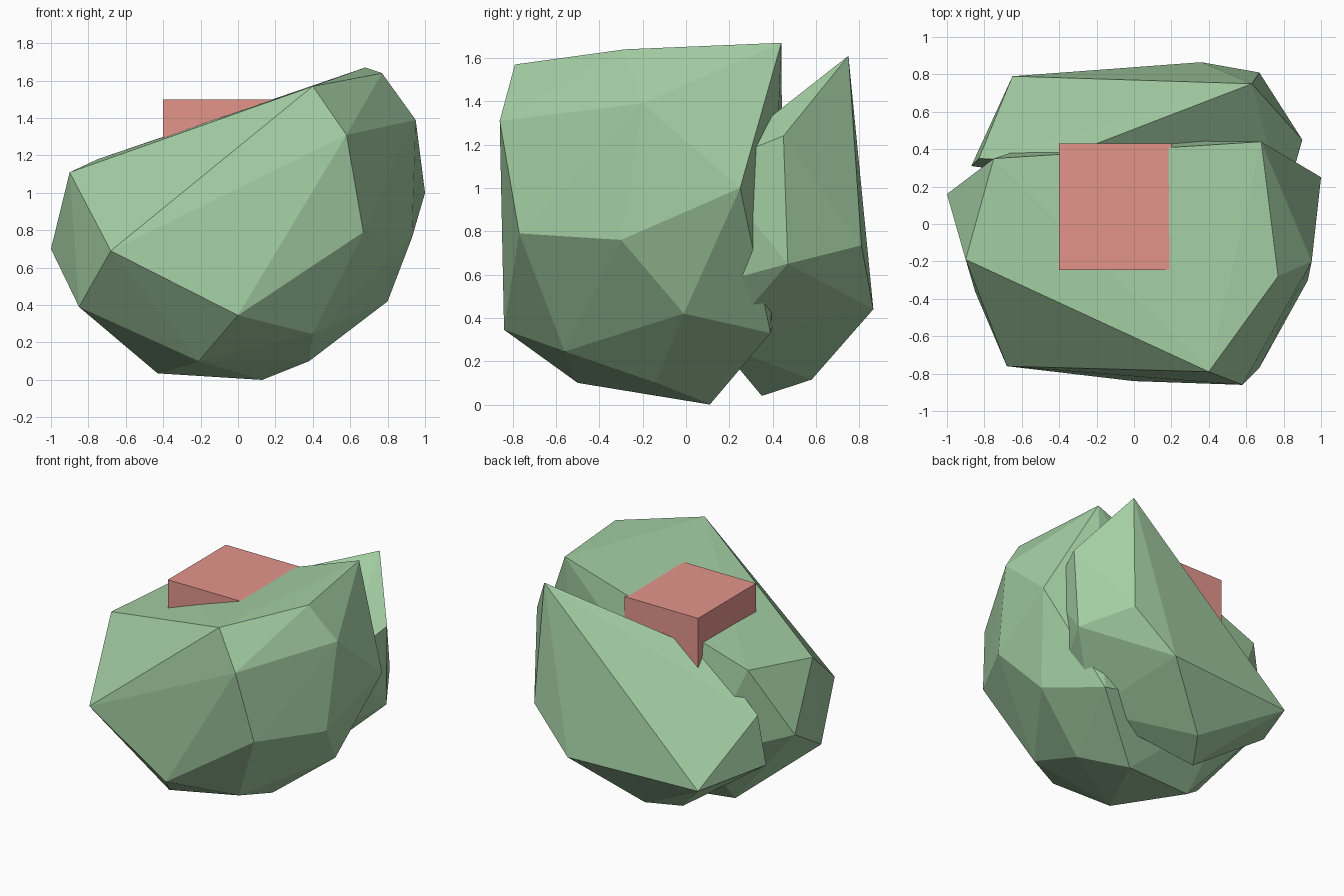
import bpy, bmesh

if "Cube" in bpy.data.objects:
    bpy.data.objects.remove(bpy.data.objects["Cube"])


def paint(name, rgb):
    m = bpy.data.materials.new(name)
    m.diffuse_color = (*rgb, 1)
    m.use_nodes = True
    m.node_tree.nodes["Principled BSDF"].inputs["Base Color"].default_value = m.diffuse_color
    return m


def hull(name, points, mat):
    """Faceted solid wrapped around a few corner points."""
    bm = bmesh.new()
    for p in points:
        bm.verts.new(p)
    res = bmesh.ops.convex_hull(bm, input=bm.verts[:])
    loose = {g for g in res["geom_interior"] + res["geom_unused"]
             if isinstance(g, bmesh.types.BMVert)}
    bmesh.ops.delete(bm, geom=list(loose), context='VERTS')
    bmesh.ops.recalc_face_normals(bm, faces=bm.faces[:])
    me = bpy.data.meshes.new(name)
    bm.to_mesh(me)
    bm.free()
    me.materials.append(mat)
    ob = bpy.data.objects.new(name, me)
    bpy.context.collection.objects.link(ob)
    return ob


green = paint("leaf_green", (0.37, 0.62, 0.37))
red = paint("red", (0.77, 0.30, 0.26))

# Large front boulder: left, front, right, top, bottom and buried back corners
hull("front_boulder", [
    (-.90, -.19, 1.11), (-1.0, .16, .70), (-.85, -.36, .39), (-.68, -.76, .69),
    (.40, -.79, 1.57), (.58, -.86, 1.31), (.67, -.77, .79), (0, -.84, .345),
    (.40, -.56, .245), (.80, -.01, .42), (.93, -.30, .76), (.95, -.20, 1.39),
    (1.0, .25, 1.0), (.77, -.28, 1.64), (.68, .44, 1.67), (-.75, .35, 1.18),
    (-.21, -.50, .10), (-.43, .04, .035), (.13, .11, 0), (.38, -.14, .10),
    (.58, .39, .33), (-.45, .45, .50),
], green)

# Back boulder: outer corners, then corners buried in the front boulder
hull("back_boulder", [
    (.63, .75, 1.61), (.67, .81, .735), (.36, .865, .44), (-.65, .79, .43),
    (.90, .45, 1.24), (.88, .47, .65), (-.07, .58, .115), (-.22, .35, .04),
    (-.87, .31, .50), (-.83, .35, .87),
    (-.45, .334, 1.21), (.80, .10, 1.10), (.70, .10, .55), (.50, .15, .28),
], green)

# Red block sunk into the sloping top
bpy.ops.mesh.primitive_cube_add(size=1, location=(-.10, .0925, 1.18))
block = bpy.context.object
block.name = "red_block"
block.scale = (.60, .675, .64)
block.data.materials.append(red)
